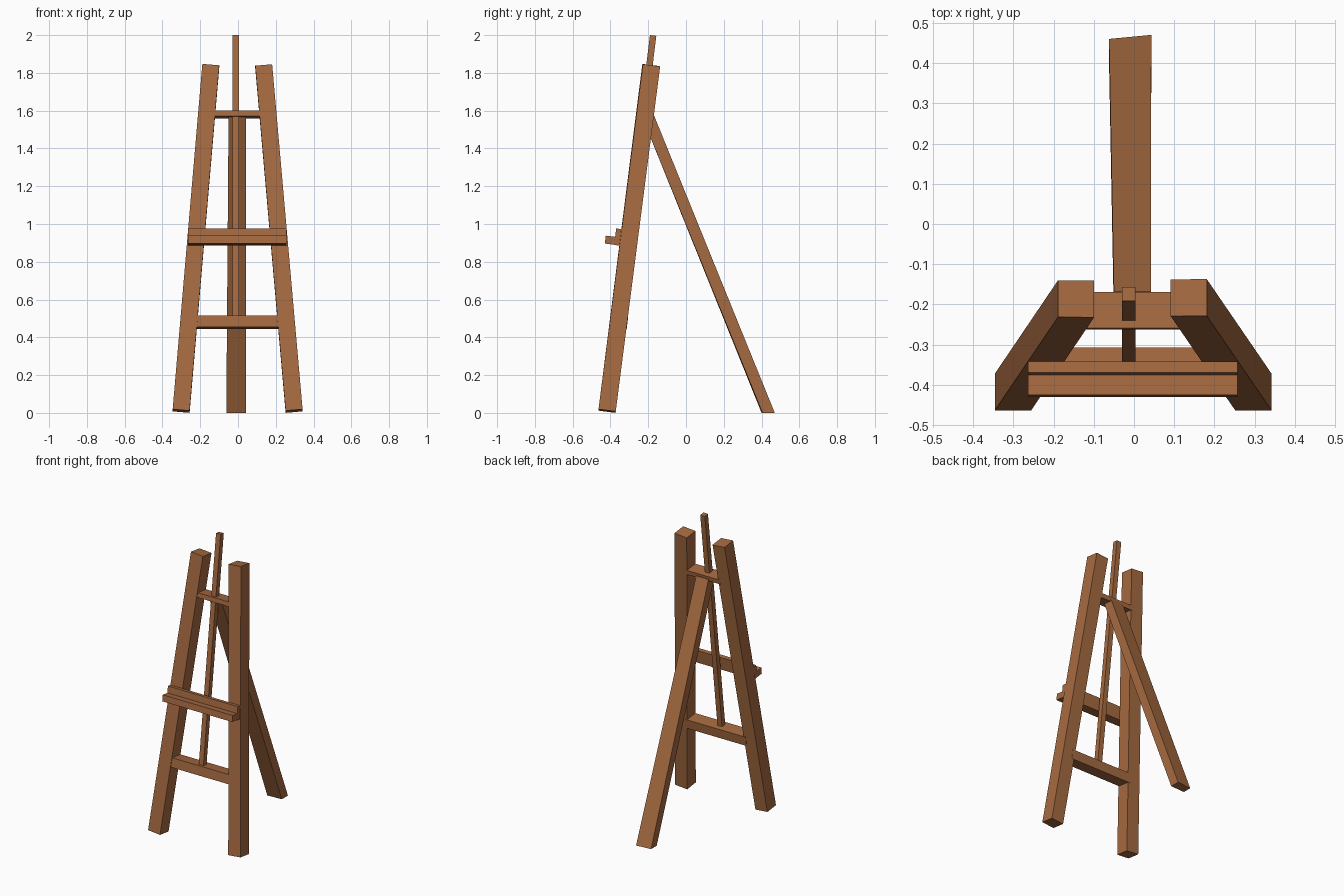
import bpy, bmesh, math
from mathutils import Vector, Matrix

old = bpy.data.objects.get("Cube")
if old:
    bpy.data.objects.remove(old, do_unlink=True)

wood = bpy.data.materials.new("warm brown wood")
wood.use_nodes = True
colour = (0.38, 0.145, 0.052, 1)
wood.diffuse_color = colour
wood.node_tree.nodes["Principled BSDF"].inputs["Base Color"].default_value = colour

LEAN = Matrix.Rotation(math.radians(-7.1), 4, 'X')


def finish(name, bm):
    bmesh.ops.recalc_face_normals(bm, faces=bm.faces)
    mesh = bpy.data.meshes.new(name)
    bm.to_mesh(mesh)
    bm.free()
    mesh.materials.append(wood)
    obj = bpy.data.objects.new(name, mesh)
    bpy.context.collection.objects.link(obj)
    return obj


def box(name, size, matrix):
    bm = bmesh.new()
    bmesh.ops.create_cube(bm, size=1, matrix=matrix @ Matrix.Diagonal((*size, 1)))
    return finish(name, bm)


def leaning_bar(name, centre, size):
    """Crosswise bar tilted back with the frame."""
    return box(name, size, Matrix.Translation(centre) @ LEAN)


def beam(name, start, end, width, depth):
    """Square-cut beam between two points, its width kept along x."""
    start, end = Vector(start), Vector(end)
    z = (end - start).normalized()
    x = Vector((1, 0, 0))
    x = (x - z * x.dot(z)).normalized()
    rot = Matrix((x, z.cross(x), z)).transposed().to_4x4()
    return box(name, (width, depth, (end - start).length),
               Matrix.Translation((start + end) / 2) @ rot)


# Front legs
beam("right_front_leg", (-0.301, -0.418, 0.01), (-0.144, -0.186, 1.838), 0.09, 0.092)
beam("left_front_leg", (0.297, -0.418, 0.01), (0.136, -0.183, 1.836), 0.09, 0.092)

# Cross bars between the legs
leaning_bar("lower_crossbar", (0, -0.355, 0.48), (0.46, 0.09, 0.062))
leaning_bar("upper_crossbar", (-0.003, -0.216, 1.58), (0.26, 0.09, 0.03))

# Picture ledge with its backing plank
leaning_bar("ledge_back_plank", (-0.003, -0.361, 0.931), (0.521, 0.028, 0.088))
leaning_bar("ledge_shelf", (-0.003, -0.4, 0.914), (0.521, 0.055, 0.042))

# Thin centre mast
beam("centre_mast", (-0.013, -0.36, 0.49), (-0.013, -0.174, 1.998), 0.034, 0.034)

# Rear strut, cut level at floor and under the upper bar
bm = bmesh.new()
foot = [(-0.062, 0.4), (0.043, 0.405), (0.043, 0.47), (-0.062, 0.46)]
head = [(-0.05, -0.234), (0.042, -0.234), (0.042, -0.168), (-0.05, -0.168)]
low = [bm.verts.new((x, y, 0)) for x, y in foot]
high = [bm.verts.new((x, y, 1.572)) for x, y in head]
bm.faces.new(low)
bm.faces.new(high)
for i in range(4):
    j = (i + 1) % 4
    bm.faces.new((low[i], low[j], high[j], high[i]))
finish("rear_strut", bm)
